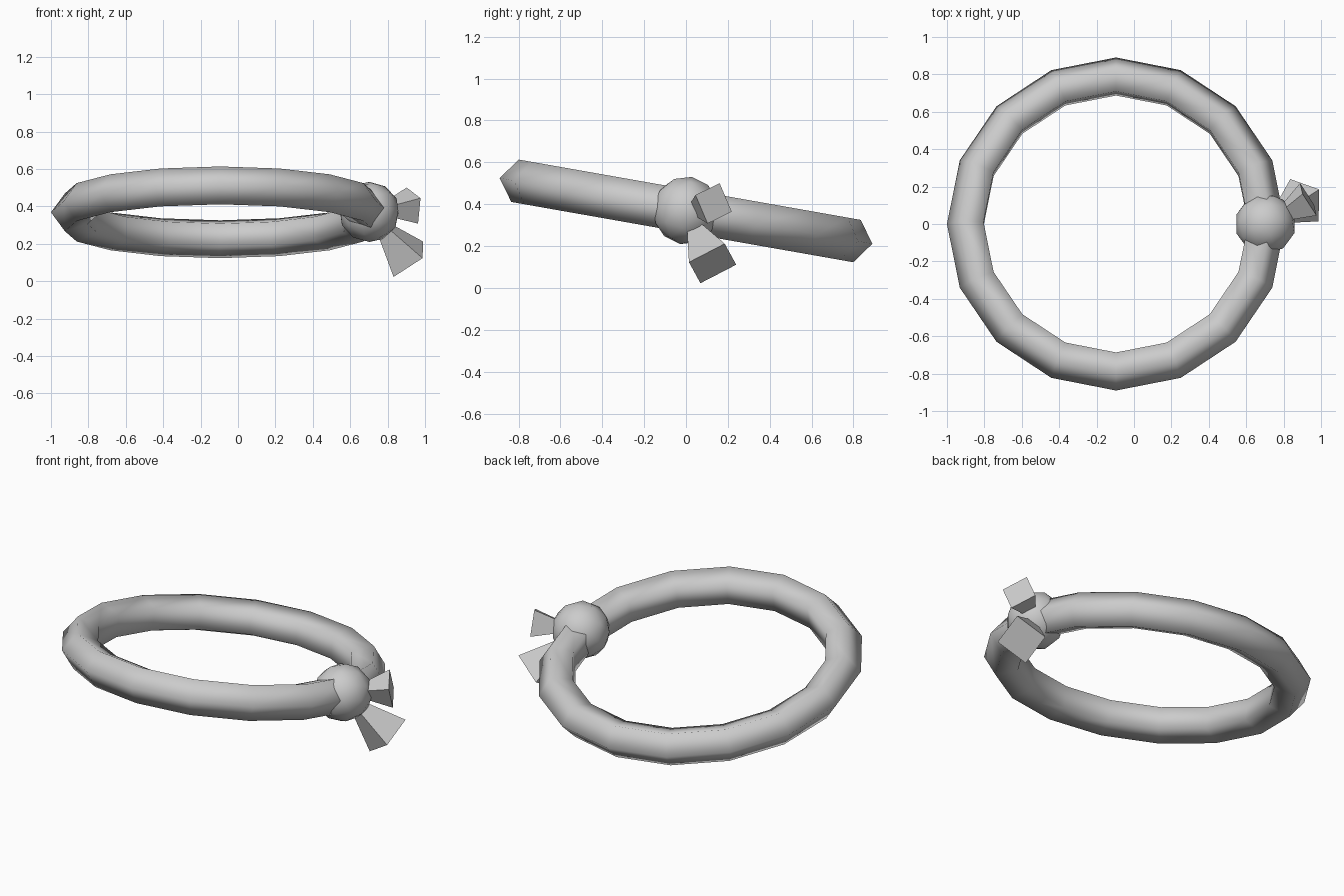
import bpy, bmesh, math
from mathutils import Matrix, Vector

cube = bpy.data.objects.get("Cube")
if cube:
    bpy.data.objects.remove(cube, do_unlink=True)

TILT = math.radians(-10)
KNOT = Vector((0.702, 0, 0.37))

# Single plain grey
grey = bpy.data.materials.new("plain_grey")
grey.use_nodes = True
colour = (0.6, 0.6, 0.6, 1)
grey.diffuse_color = colour
grey.node_tree.nodes["Principled BSDF"].inputs["Base Color"].default_value = colour


def finish(name, smooth):
    ob = bpy.context.object
    ob.name = ob.data.name = name
    ob.data.materials.append(grey)
    if smooth:
        bpy.ops.object.shade_smooth()


# Tilted ring with a five-sided tube
bpy.ops.mesh.primitive_torus_add(major_segments=16, minor_segments=5,
                                 major_radius=0.796, minor_radius=0.108,
                                 location=(-0.096, 0, 0.368), rotation=(TILT, 0, 0))
finish("ring", True)

# Round knot on the ring
bpy.ops.mesh.primitive_ico_sphere_add(subdivisions=2, radius=0.163,
                                      location=KNOT, rotation=(TILT, 0, 0))
finish("knot", True)


# Four-sided tails flaring out of the knot
def tail(name, end, corner, radius):
    end = Vector(end)
    axis = end - KNOT
    length = axis.length
    axis.normalize()
    u = Vector(corner) - end
    u = (u - axis * u.dot(axis)).normalized()
    v = axis.cross(u)
    frame = Matrix((u, v, axis)).transposed().to_4x4()
    frame.translation = KNOT
    bm = bmesh.new()
    tip = bm.verts.new((0, 0, 0))
    rim = [bm.verts.new((radius * x, radius * y, length))
           for x, y in ((1, 0), (0, 1), (-1, 0), (0, -1))]
    bm.faces.new(rim)
    for i in range(4):
        bm.faces.new((tip, rim[(i + 1) % 4], rim[i]))
    bm.transform(frame)
    bmesh.ops.recalc_face_normals(bm, faces=bm.faces)
    mesh = bpy.data.meshes.new(name)
    bm.to_mesh(mesh)
    bm.free()
    ob = bpy.data.objects.new(name, mesh)
    bpy.context.collection.objects.link(ob)
    mesh.materials.append(grey)


tail("lower_tail", (0.911, 0.127, 0.117), (0.82, 0.23, 0.13), 0.136)
tail("upper_tail", (0.932, 0.132, 0.404), (0.914, 0.167, 0.50), 0.105)
